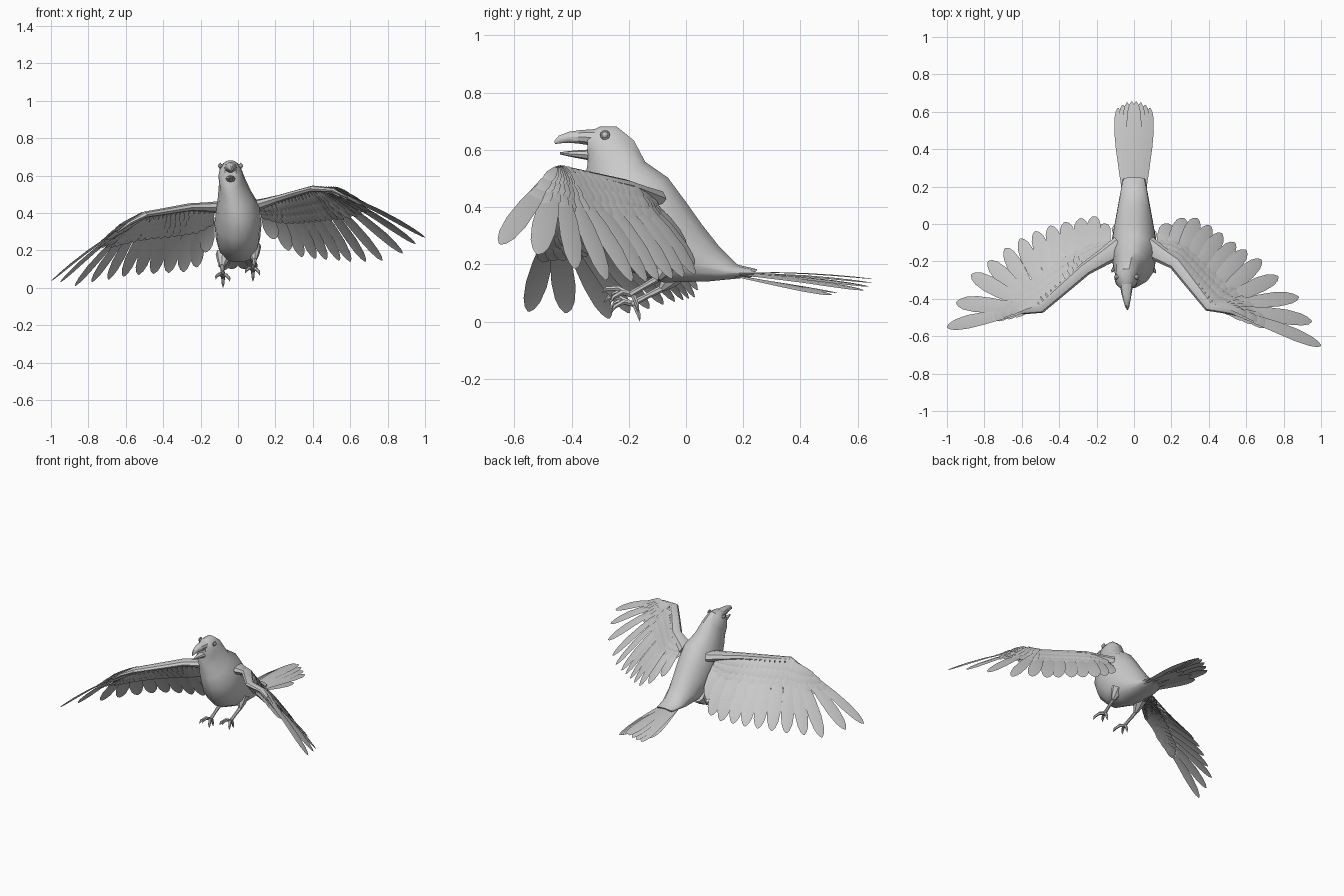
import bpy, math
from mathutils import Vector as V

if "Cube" in bpy.data.objects:
    bpy.data.objects.remove(bpy.data.objects["Cube"])

PROFILE = [(0, .35), (.2, .6), (.5, .92), (.72, 1), (.88, .8), (.96, .48), (1, .1)]


def make(name, verts, faces, angle=35):
    me = bpy.data.meshes.new(name)
    me.from_pydata([tuple(v) for v in verts], [], faces)
    ob = bpy.data.objects.new(name, me)
    bpy.context.collection.objects.link(ob)
    bpy.ops.object.select_all(action='DESELECT')
    ob.select_set(True)
    bpy.context.view_layer.objects.active = ob
    bpy.ops.object.shade_smooth_by_angle(angle=math.radians(angle))
    return ob


def loft(verts, faces, rings, n):
    """Closed skin over rings given as (centre, half axis a, half axis b)."""
    base = len(verts)
    for c, a, b in rings:
        for k in range(n):
            t = 2 * math.pi * k / n
            verts.append(c + a * math.cos(t) + b * math.sin(t))
    for r in range(len(rings) - 1):
        for k in range(n):
            i, j = base + r * n + k, base + r * n + (k + 1) % n
            faces.append((i, j, j + n, i + n))
    faces.append(tuple(range(base + n - 1, base - 1, -1)))
    faces.append(tuple(range(base + (len(rings) - 1) * n, base + len(rings) * n)))


def side_loft(name, rows, n):
    """Loft from side profile rows: x, top y, top z, bottom y, bottom z, half width."""
    rings = []
    for x, ty, tz, by, bz, w in rows:
        top, bot = V((x, ty, tz)), V((x, by, bz))
        rings.append(((top + bot) / 2, V((w, 0, 0)), (top - bot) / 2))
    v, f = [], []
    loft(v, f, rings, n)
    return make(name, v, f)


def tube(verts, faces, pts, radii, n=7, flat=1):
    rings = []
    for i, p in enumerate(pts):
        d = (pts[min(i + 1, len(pts) - 1)] - pts[max(i - 1, 0)]).normalized()
        a = d.cross(V((0, 0, 1))).normalized()
        rings.append((p, a * radii[i], d.cross(a) * radii[i] * flat))
    loft(verts, faces, rings, n)


def feather(verts, faces, root, tip, across, width, camber=.012, twist=.1):
    """Thin blade with a raised quill line."""
    d = tip - root
    dn = d.normalized()
    a = (across - dn * across.dot(dn)).normalized()
    nrm = dn.cross(a)
    if nrm.z < 0:
        nrm = -nrm
    a = (a + nrm * twist).normalized()
    base = len(verts)
    for t, w in PROFILE:
        c = root + d * t + nrm * camber * math.sin(math.pi * t)
        h = a * w * width / 2
        verts += [c - h, c + nrm * width * .05 * w, c + h]
    for r in range(len(PROFILE) - 1):
        for k in range(2):
            i = base + r * 3 + k
            faces.append((i, i + 1, i + 4, i + 3))


def along(pts, t):
    s = t * (len(pts) - 1)
    i = min(int(s), len(pts) - 2)
    return pts[i].lerp(pts[i + 1], s - i)


# body and head in one skin, then the open beak
side_loft("body", [
    (-.04, -.345, .662, -.345, .575, .03), (-.04, -.30, .683, -.345, .548, .052),
    (-.04, -.24, .683, -.35, .52, .064), (-.03, -.18, .635, -.345, .48, .072),
    (-.015, -.14, .56, -.345, .42, .092), (0, -.06, .505, -.335, .35, .115),
    (0, 0, .425, -.30, .26, .126), (0, .06, .34, -.22, .18, .118),
    (0, .12, .262, -.08, .135, .10), (0, .18, .20, .08, .14, .08),
    (0, .25, .183, .23, .155, .06)], 14)
side_loft("upper_beak", [
    (-.04, -.32, .674, -.32, .612, .036), (-.04, -.37, .67, -.37, .62, .028),
    (-.038, -.41, .664, -.41, .624, .019), (-.036, -.445, .65, -.44, .622, .011),
    (-.035, -.46, .632, -.458, .62, .003)], 10)
side_loft("lower_beak", [
    (-.04, -.32, .602, -.32, .56, .03), (-.04, -.39, .598, -.39, .573, .018),
    (-.037, -.44, .592, -.44, .584, .004)], 8)

# eyes with lids
for s, side in ((-1, "left"), (1, "right")):
    loc = (-.04 + s * .055, -.283, .652)
    bpy.ops.mesh.primitive_uv_sphere_add(segments=12, ring_count=8, radius=.012, location=loc)
    bpy.context.object.name = side + "_eye"
    bpy.ops.mesh.primitive_torus_add(major_radius=.013, minor_radius=.004, major_segments=12,
                                     minor_segments=6, location=loc, rotation=(0, math.pi / 2, 0))
    bpy.context.object.name = side + "_eyelid"

# wings: arm joints (shoulder, elbow, wrist, hand) and flight feather tips, outermost first
WINGS = {
    "right": ([(.07, -.12, .43), (.22, -.21, .475), (.40, -.44, .53), (.51, -.462, .522)],
              [(1, -.65, .27), (.95, -.52, .235), (.88, -.39, .185), (.77, -.28, .145),
               (.68, -.19, .14), (.60, -.14, .14), (.54, -.10, .145), (.47, -.05, .15),
               (.41, -.01, .155), (.34, .03, .165), (.27, .03, .20), (.19, 0, .26)]),
    "left": ([(-.07, -.12, .43), (-.26, -.24, .43), (-.50, -.45, .39), (-.58, -.462, .345)],
             [(-1, -.55, .035), (-.95, -.42, .03), (-.87, -.27, .01), (-.78, -.20, .03),
              (-.69, -.13, .045), (-.61, -.08, .06), (-.53, -.04, .07), (-.45, -.01, .075),
              (-.37, .01, .08), (-.29, .03, .085), (-.22, .04, .11), (-.17, 0, .19)]),
}
for side, (arm, tips) in WINGS.items():
    S, E, W, H = arm = [V(p) for p in arm]
    tips = [V(p) for p in tips]
    n = len(tips)
    roots = [H.lerp(W, i / 4) for i in range(4)]
    roots += [W.lerp(E, i / 5) for i in range(6)] + [E.lerp(S, .3), E.lerp(S, .6)]

    # arm
    v, f = [], []
    tube(v, f, [S, S.lerp(E, .5), E, E.lerp(W, .5), W, H, H.lerp(tips[0], .15)],
         [.06, .045, .036, .032, .028, .02, .008], 8, .6)
    make(side + "_wing_arm", v, f)

    # flight feathers
    v, f = [], []
    for i in range(n):
        ac = tips[min(i + 1, n - 1)] - tips[max(i - 1, 0)]
        feather(v, f, roots[i], tips[i], ac, .075 if i == 0 else .088)
    make(side + "_flight_feathers", v, f)

    # skin between the arm and the feathers
    v, f = [], []
    cols, rows = 24, 4
    for c in range(cols):
        r0, t0 = along(roots, c / (cols - 1)), along(tips, c / (cols - 1))
        for r in range(rows):
            v.append(r0.lerp(t0, .32 * r / (rows - 1)) + V((0, 0, .008)))
    for c in range(cols - 1):
        for r in range(rows - 1):
            i = c * rows + r
            f.append((i, i + 1, i + rows + 1, i + rows))
    make(side + "_wing_skin", v, f)

    # overlapping covert rows above and below
    for label, sign in (("upper", 1), ("lower", -1)):
        v, f = [], []
        for f0, f1, count, wid, lift in ((.16, .42, 19, .05, .010), (.08, .30, 22, .045, .017),
                                         (.0, .19, 24, .04, .022)):
            for k in range(count):
                t = k / (count - 1)
                r0, t0 = along(roots, t), along(tips, t)
                ac = along(tips, min(t + .04, 1)) - along(tips, max(t - .04, 0))
                up = (t0 - r0).cross(ac).normalized()
                up = up * sign if up.z > 0 else -up * sign
                feather(v, f, r0.lerp(t0, f0) + up * lift, r0.lerp(t0, f1) + up * lift * .8,
                        ac, wid, .005 * sign, .12)
        make(side + "_" + label + "_coverts", v, f)

# tail fan, with short feathers below
v, f = [], []
for i in range(8):
    s = -1 + 2 * i / 7
    feather(v, f, V((s * .055, .18, .175 - .01 * abs(s))),
            V((s * .085, .655 - .035 * s * s, .155 - .045 * abs(s))),
            V((1, 0, 0)), .06, .006, -.25 * s)
for s in (-1, -.4, .4, 1):
    feather(v, f, V((s * .05, .17, .16)), V((s * .075, .54 - .03 * abs(s), .105 - .012 * abs(s))),
            V((1, 0, 0)), .055, .0, -.3 * s)
make("tail_feathers", v, f)

# legs with clawed toes
for side, s, hip, ankle, foot in (
        ("left", -1, (-.075, -.03, .18), (-.085, -.085, .115), (-.08, -.19, .062)),
        ("right", 1, (.08, -.06, .22), (.088, -.10, .15), (.08, -.195, .095))):
    hip, ankle, foot = V(hip), V(ankle), V(foot)
    v, f = [], []
    tube(v, f, [hip, hip.lerp(ankle, .6), ankle], [.045, .03, .014], 8)
    tube(v, f, [ankle, ankle.lerp(foot, .5), foot], [.013, .010, .012])
    for o in ((-.035, -.06, 0), (.0, -.085, .02), (.032, -.06, -.01), (.0, .025, -.038)):
        o = V(o)
        tube(v, f, [foot, foot + o * .5 + V((0, 0, .012)), foot + o,
                    foot + o * 1.15 + V((0, 0, -.018))], [.010, .010, .008, .001], 6)
    make(side + "_leg", v, f)
